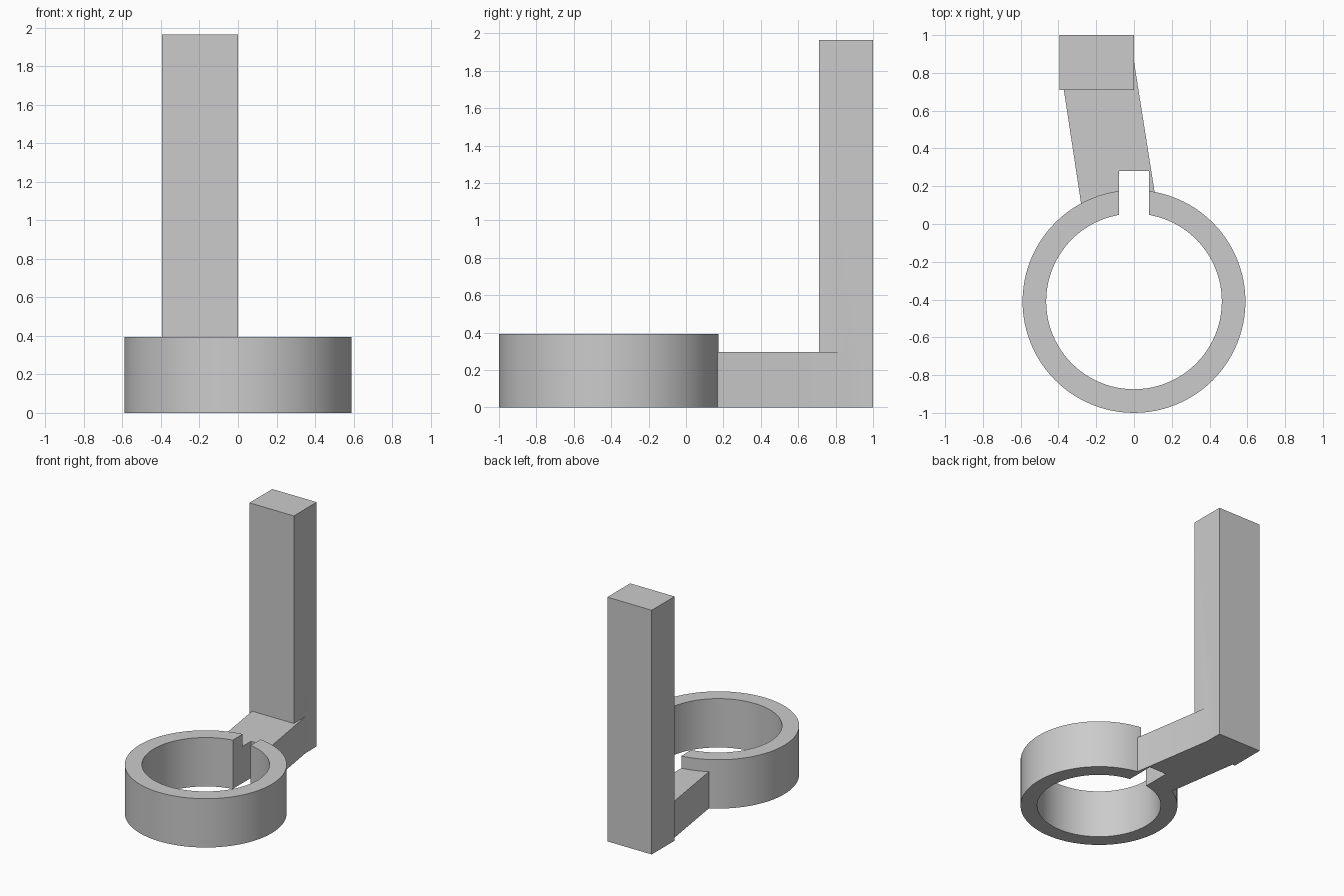
import bpy, bmesh, math

if "Cube" in bpy.data.objects:
    bpy.data.objects.remove(bpy.data.objects["Cube"], do_unlink=True)

RING_Y, OUTER, INNER = -0.41, 0.59, 0.465
RING_H, ARM_H, POST_H = 0.393, 0.295, 1.965
SLOT = 0.08

grey = bpy.data.materials.new("plain grey")
grey.use_nodes = True
colour = (0.6, 0.6, 0.6, 1)
grey.diffuse_color = colour
grey.node_tree.nodes["Principled BSDF"].inputs["Base Color"].default_value = colour


def prism(name, outline, bottom, top):
    """Extrude a counter-clockwise outline between two heights."""
    bm = bmesh.new()
    base = bm.faces.new([bm.verts.new((x, y, bottom)) for x, y in outline])
    geom = bmesh.ops.extrude_face_region(bm, geom=[base])["geom"]
    verts = [v for v in geom if isinstance(v, bmesh.types.BMVert)]
    bmesh.ops.translate(bm, verts=verts, vec=(0, 0, top - bottom))
    bmesh.ops.recalc_face_normals(bm, faces=bm.faces)
    mesh = bpy.data.meshes.new(name)
    bm.to_mesh(mesh)
    bm.free()
    mesh.materials.append(grey)
    obj = bpy.data.objects.new(name, mesh)
    bpy.context.collection.objects.link(obj)
    return obj


def circle(radius, count=96):
    return [(radius * math.cos(2 * math.pi * i / count),
             RING_Y + radius * math.sin(2 * math.pi * i / count)) for i in range(count)]


def rect(x0, x1, y0, y1):
    return [(x0, y0), (x1, y0), (x1, y1), (x0, y1)]


def combine(target, other, operation):
    """Apply a boolean and discard the second solid."""
    mod = target.modifiers.new(operation.lower(), 'BOOLEAN')
    mod.operation, mod.object, mod.solver = operation, other, 'EXACT'
    bpy.context.view_layer.objects.active = target
    bpy.ops.object.modifier_apply(modifier=mod.name)
    bpy.data.objects.remove(other, do_unlink=True)


# Solid parts: ring, slanted arm and upright post
holder = prism("ring_holder_with_post", circle(OUTER), 0, RING_H)
arm = prism("arm", [(-0.25, -0.09), (0.15, -0.09), (0.0, 0.86), (-0.385, 0.80)], 0, ARM_H)
post = prism("post", rect(-0.395, 0, 0.71, 1), 0, POST_H)
combine(holder, arm, 'UNION')
combine(holder, post, 'UNION')

# Round bore and the slot that splits the ring
combine(holder, prism("bore", circle(INNER), -0.1, 1), 'DIFFERENCE')
combine(holder, prism("slot", rect(-SLOT, SLOT, RING_Y, 0.28), -0.1, 1), 'DIFFERENCE')

bpy.ops.object.select_all(action='DESELECT')
holder.select_set(True)
bpy.context.view_layer.objects.active = holder
bpy.ops.object.shade_smooth_by_angle(angle=math.radians(30))
